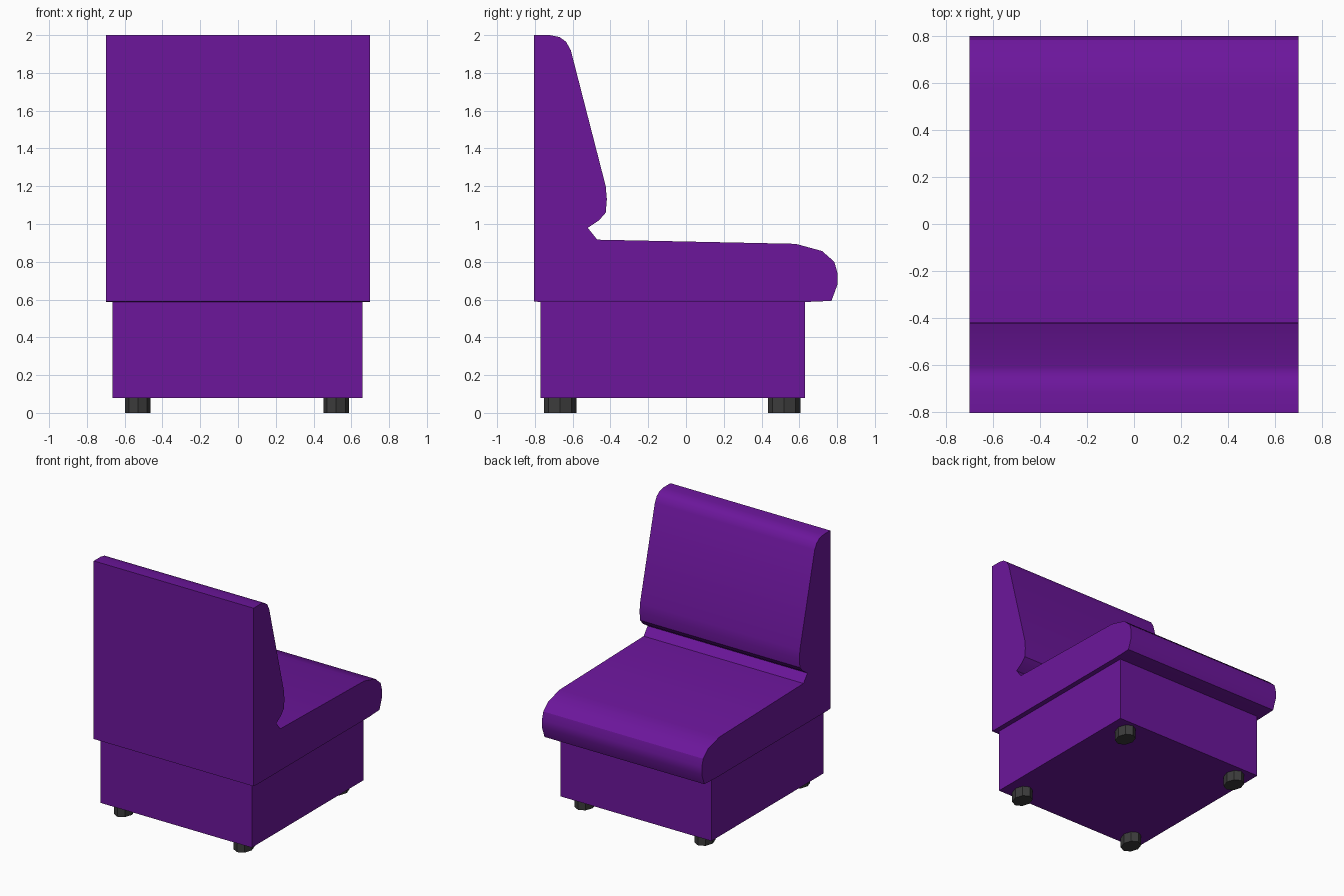
import bpy, bmesh
from mathutils import Matrix

if "Cube" in bpy.data.objects:
    bpy.data.objects.remove(bpy.data.objects["Cube"])


def material(name, color):
    m = bpy.data.materials.new(name)
    m.diffuse_color = (*color, 1)
    m.use_nodes = True
    m.node_tree.nodes["Principled BSDF"].inputs["Base Color"].default_value = m.diffuse_color
    return m


purple = material("purple_upholstery", (0.15, 0.008, 0.33))
dark = material("dark_rubber", (0.045, 0.045, 0.045))


def finish(name, bm, mat, smooth=False):
    bmesh.ops.recalc_face_normals(bm, faces=bm.faces)
    me = bpy.data.meshes.new(name)
    bm.to_mesh(me)
    bm.free()
    ob = bpy.data.objects.new(name, me)
    bpy.context.collection.objects.link(ob)
    me.materials.append(mat)
    if smooth:
        bpy.ops.object.select_all(action='DESELECT')
        ob.select_set(True)
        bpy.context.view_layer.objects.active = ob
        bpy.ops.object.shade_smooth_by_angle(angle=0.52)
    return ob


# Seat and backrest: one side profile (y, z) extruded across the width
profile = [(-0.805, 0.59), (-0.805, 2.0), (-0.72, 2.0), (-0.67, 1.99),
           (-0.635, 1.965), (-0.61, 1.92), (-0.425, 1.20), (-0.419, 1.13),
           (-0.425, 1.06), (-0.46, 1.02), (-0.52, 0.98), (-0.47, 0.917),
           (0.58, 0.895), (0.72, 0.857), (0.785, 0.80), (0.802, 0.74),
           (0.802, 0.68), (0.77, 0.593), (0.63, 0.587), (-0.77, 0.587)]
bm = bmesh.new()
face = bm.faces.new([bm.verts.new((-0.7, y, z)) for y, z in profile])
ext = bmesh.ops.extrude_face_region(bm, geom=[face], use_keep_orig=True)
moved = [v for v in ext["geom"] if isinstance(v, bmesh.types.BMVert)]
bmesh.ops.translate(bm, verts=moved, vec=(1.4, 0, 0))
finish("seat_and_backrest", bm, purple, smooth=True)

# Box base
bm = bmesh.new()
bmesh.ops.create_cube(bm, size=1, matrix=Matrix.Translation((-0.002, -0.07, 0.335))
                      @ Matrix.Diagonal((1.324, 1.40, 0.51, 1)))
finish("base", bm, purple)

# Four oval eight-sided feet
for side, x in (("left", -0.53), ("right", 0.52)):
    for end, y in (("front", -0.667), ("back", 0.52)):
        bm = bmesh.new()
        bmesh.ops.create_cone(bm, cap_ends=True, segments=8, radius1=1, radius2=1, depth=1,
                              matrix=Matrix.Translation((x, y, 0.041))
                              @ Matrix.Diagonal((0.068, 0.086, 0.082, 1)))
        finish(f"{end}_{side}_foot", bm, dark)
